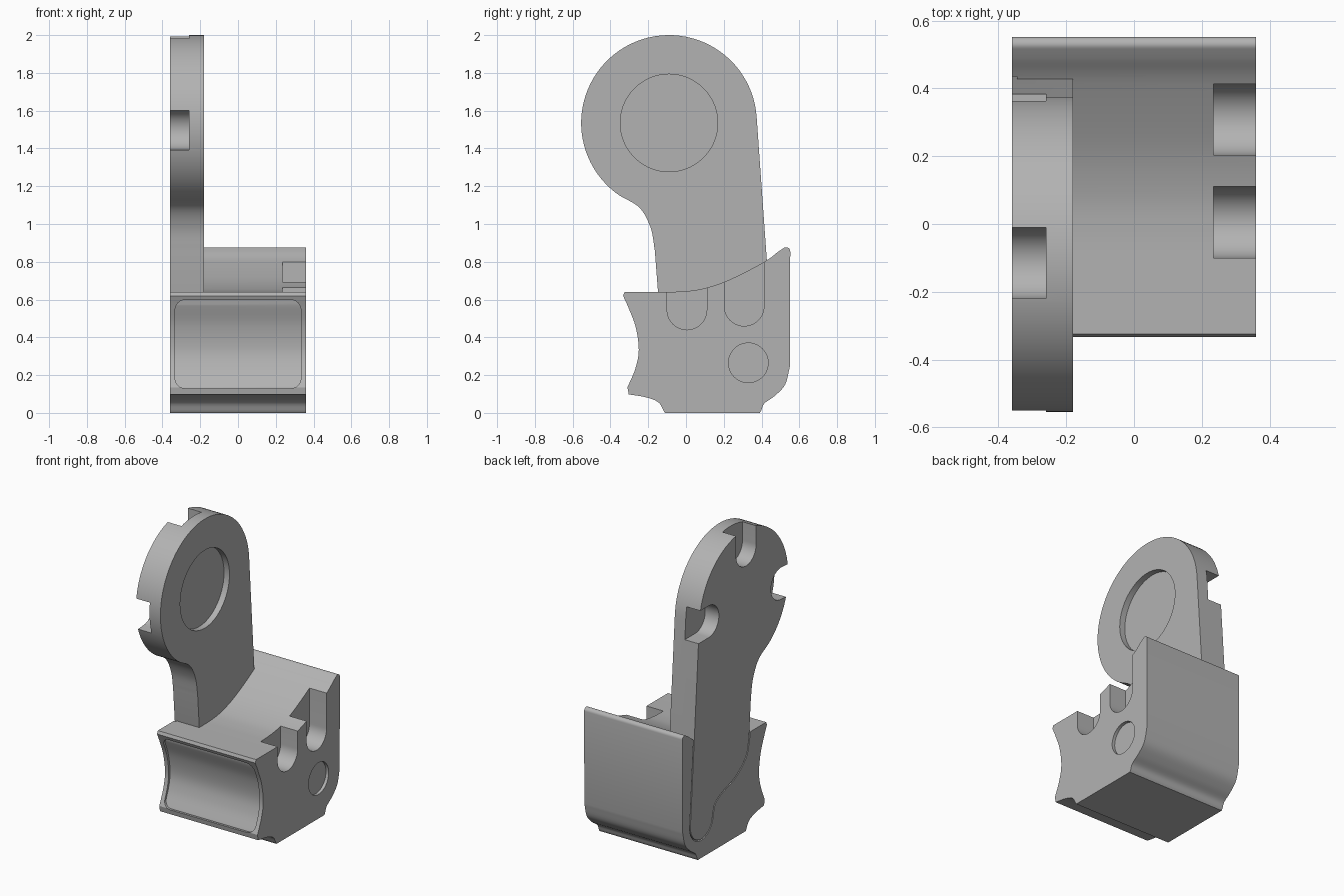
import bpy, bmesh
from math import sin, cos, radians
from mathutils import Vector

cube = bpy.data.objects.get("Cube")
if cube:
    bpy.data.objects.remove(cube)

grey = bpy.data.materials.new("plain_grey")
grey.use_nodes = True
GREY = (0.45, 0.45, 0.45, 1)
grey.diffuse_color = GREY
grey.node_tree.nodes["Principled BSDF"].inputs["Base Color"].default_value = GREY


def arc(cy, cz, r, start, end, n=24):
    angles = [radians(start + (end - start) * i / n) for i in range(n + 1)]
    return [(cy + r * cos(a), cz + r * sin(a)) for a in angles]


def spline(pts, n=6):
    """Smooth curve through a few points."""
    p = [Vector(q) for q in pts]
    p = [2 * p[0] - p[1]] + p + [2 * p[-1] - p[-2]]
    out = []
    for a, b, c, d in zip(p, p[1:], p[2:], p[3:]):
        for i in range(n):
            t = i / n
            out.append(tuple(0.5 * (2 * b + (c - a) * t + (2 * a - 5 * b + 4 * c - d) * t ** 2
                                    + (3 * b - a - 3 * c + d) * t ** 3)))
    return out + [tuple(pts[-1])]


def grow(pts, d):
    """Offset a counterclockwise outline outwards."""
    out = []
    for i, q in enumerate(pts):
        t = Vector(pts[(i + 1) % len(pts)]) - Vector(pts[i - 1])
        t.normalize()
        out.append((q[0] + t.y * d, q[1] - t.x * d))
    return out


def prism(name, pts, lo, hi, axis="x"):
    """Extrude a flat outline along x (outline in y, z) or along y (outline in x, z)."""
    clean = [p for i, p in enumerate(pts) if (Vector(p) - Vector(pts[i - 1])).length > 1e-4]
    bm = bmesh.new()
    place = (lambda p: (lo, p[0], p[1])) if axis == "x" else (lambda p: (p[0], lo, p[1]))
    face = bm.faces.new([bm.verts.new(place(p)) for p in clean])
    ext = bmesh.ops.extrude_face_region(bm, geom=[face])
    move = Vector((hi - lo, 0, 0)) if axis == "x" else Vector((0, hi - lo, 0))
    bmesh.ops.translate(bm, vec=move, verts=[v for v in ext["geom"] if isinstance(v, bmesh.types.BMVert)])
    bmesh.ops.recalc_face_normals(bm, faces=bm.faces)
    mesh = bpy.data.meshes.new(name)
    bm.to_mesh(mesh)
    bm.free()
    mesh.materials.append(grey)
    ob = bpy.data.objects.new(name, mesh)
    bpy.context.collection.objects.link(ob)
    return ob


def activate(ob):
    bpy.ops.object.select_all(action="DESELECT")
    ob.select_set(True)
    bpy.context.view_layer.objects.active = ob


def boolean(ob, tool, operation="DIFFERENCE"):
    mod = ob.modifiers.new("cut", "BOOLEAN")
    mod.operation, mod.object, mod.solver = operation, tool, "EXACT"
    activate(ob)
    bpy.ops.object.modifier_apply(modifier=mod.name)
    bpy.data.objects.remove(tool)


def slot(cy, cz, r, length, angle):
    """Round-ended slot outline opening towards the given angle."""
    u = Vector((cos(radians(angle)), sin(radians(angle)))) * length
    pts = arc(cy, cz, r, angle + 90, angle + 270)
    return pts + [(pts[-1][0] + u.x, pts[-1][1] + u.y), (pts[0][0] + u.x, pts[0][1] + u.y)]


# Base block side profile
front_curve = spline([(-0.31, 0.57), (-0.268, 0.46), (-0.25, 0.335), (-0.268, 0.235), (-0.31, 0.135)])
profile = (
    [(-0.325, 0.64), (-0.333, 0.62)] + front_curve
    + spline([(-0.303, 0.098), (-0.21, 0.082), (-0.145, 0.055), (-0.115, 0.005)], 4)
    + [(-0.11, 0)] + [(0.39, 0)]
    + spline([(0.397, 0.01), (0.415, 0.05), (0.47, 0.09), (0.525, 0.15), (0.55, 0.245)], 5)
    + arc(0.53, 0.855, 0.022, 0, 130, 8)
    + spline([(0.49, 0.855), (0.415, 0.8), (0.23, 0.705), (0.09, 0.658), (-0.02, 0.643), (-0.14, 0.64)])
)
block = prism("base_block", profile, -0.36, 0.36)

# Rounded rectangular inset that follows the hollow front
panel = []
for cx, cz, a in ((0.28, 0.545, 0), (-0.28, 0.545, 90), (-0.28, 0.183, 180), (0.28, 0.183, 270)):
    panel += arc(cx, cz, 0.053, a, a + 90, 8)
inset = prism("inset_cutter", panel, -0.6, 0, "y")
inner = [(y + 0.015, z) for y, z in front_curve]
inner = [(-0.6, 0.65), (-0.312, 0.65)] + inner + [(-0.295, 0.05), (-0.6, 0.05)]
boolean(inset, prism("inset_depth", inner, -0.5, 0.5), "INTERSECT")
boolean(block, inset)

# U slots and round recess on the side
for cy, cz in ((0.005, 0.545), (0.308, 0.565)):
    boolean(block, prism("slot_cutter", slot(cy, cz, 0.105, 0.6, 90), 0.235, 0.5))
boolean(block, prism("recess_cutter", arc(0.33, 0.265, 0.105, 0, 352.5, 47), 0.34, 0.5))

# Upright arm outline, running down into the block
outline = (
    arc(-0.09, 1.535, 0.465, 4, 236, 56)
    + spline([(-0.35, 1.15), (-0.245, 1.085), (-0.187, 0.98), (-0.165, 0.86)])[1:]
    + spline([(-0.145, 0.6), (-0.11, 0.49), (0, 0.4), (0.13, 0.355), (0.21, 0.31), (0.238, 0.24)])
    + arc(0.353, 0.24, 0.115, 180, 364, 24)[1:]
)
# Fine seam around the arm where it is let into the block
boolean(block, prism("seam_cutter", grow(outline, 0.008), -0.5, -0.345))

arm = prism("upright_arm", outline, -0.36, -0.18)
boolean(arm, prism("disc_cutter", arc(-0.09, 1.535, 0.258, 0, 355, 71), -0.22, 0))

# Notches around the round head
for cy, cz, angle in ((-0.115, 1.86, 90), (0.275, 1.535, 0), (-0.48, 1.5, 184)):
    boolean(arm, prism("notch_cutter", slot(cy, cz, 0.105, 0.5, angle), -0.5, -0.26))

for ob in (block, arm):
    activate(ob)
    bpy.ops.object.shade_smooth_by_angle(angle=radians(30))
